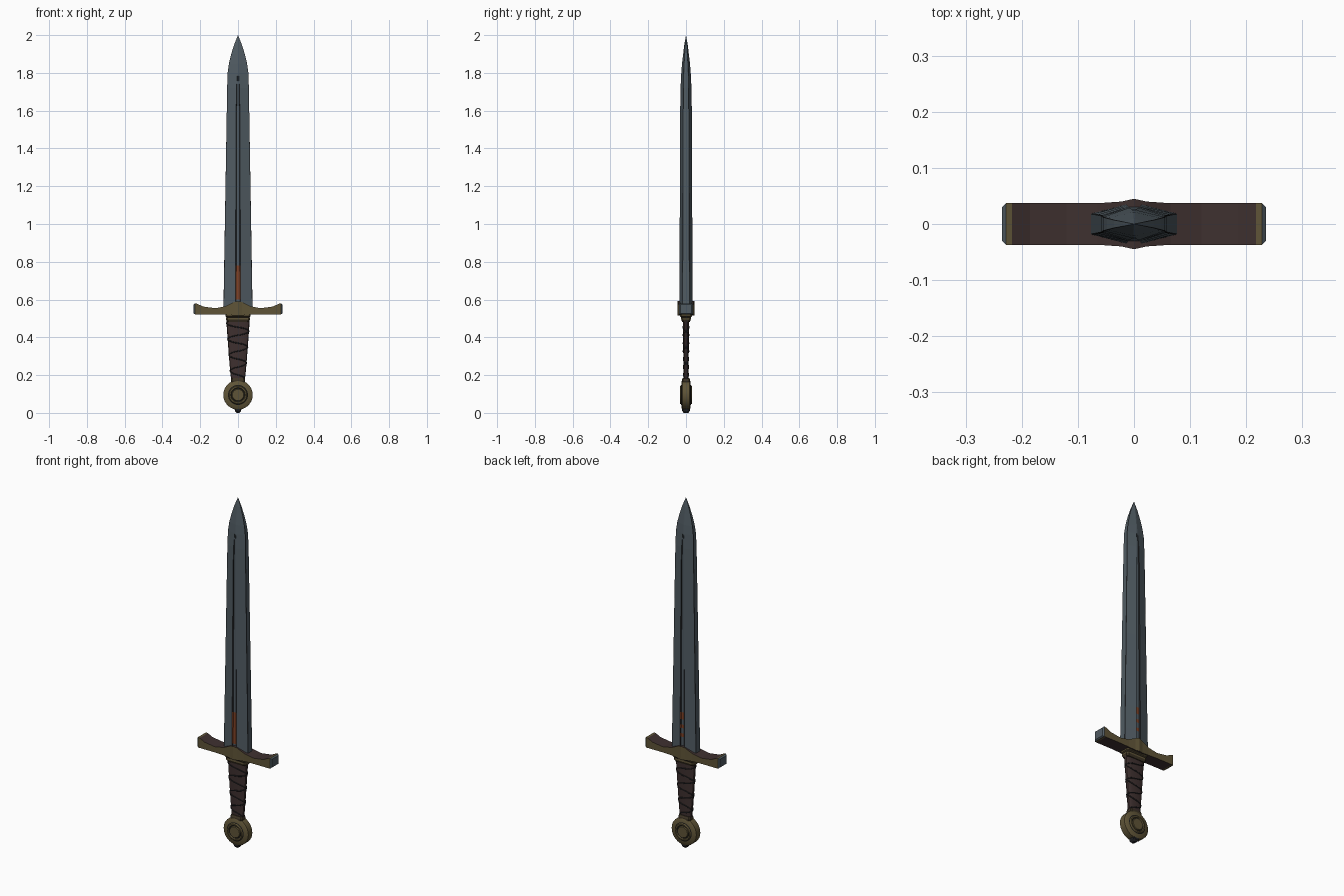
import bpy, bmesh, math

if "Cube" in bpy.data.objects:
    bpy.data.objects.remove(bpy.data.objects["Cube"])


def material(name, r, g, b):
    m = bpy.data.materials.new(name)
    lin = [((c / 255 + 0.055) / 1.055) ** 2.4 for c in (r, g, b)]
    m.diffuse_color = (*lin, 1)
    m.use_nodes = True
    m.node_tree.nodes["Principled BSDF"].inputs["Base Color"].default_value = m.diffuse_color
    return m


steel = material("blue grey steel", 80, 91, 98)
dark = material("dark lines", 34, 35, 37)
brass = material("dull brass", 95, 84, 55)
leather = material("brown leather", 62, 48, 47)
rust = material("rust", 128, 66, 38)
shadow_brass = material("dark brass", 62, 53, 38)


def loft(name, rings, mats, rule=None, smooth=False, closed=False):
    """Skin equal-sized rings; rule(ring, side, centre) picks the material slot."""
    bm = bmesh.new()
    rows = [[bm.verts.new(p) for p in ring] for ring in rings]
    n = len(rows[0])
    for k in range(len(rows) - 1 + closed):
        a, b = rows[k], rows[(k + 1) % len(rows)]
        for i in range(n):
            j = (i + 1) % n
            f = bm.faces.new((a[i], a[j], b[j], b[i]))
            if rule:
                f.material_index = rule(k, i, f.calc_center_median())
    if not closed:
        for k, row in ((-1, rows[0]), (-2, rows[-1])):
            f = bm.faces.new(row)
            if rule:
                f.material_index = rule(k, 0, f.calc_center_median())
    bmesh.ops.remove_doubles(bm, verts=bm.verts, dist=1e-5)
    bmesh.ops.recalc_face_normals(bm, faces=bm.faces)
    me = bpy.data.meshes.new(name)
    bm.to_mesh(me)
    bm.free()
    for m in mats:
        me.materials.append(m)
    ob = bpy.data.objects.new(name, me)
    bpy.context.collection.objects.link(ob)
    if smooth:
        bpy.ops.object.select_all(action='DESELECT')
        ob.select_set(True)
        bpy.context.view_layer.objects.active = ob
        bpy.ops.object.shade_smooth_by_angle(angle=math.radians(35))
    return ob


def box_ring(x, y, z, c=0.0):
    """Rectangle with cut corners at height z."""
    q = [(x, y - c), (x - c, y), (c - x, y), (-x, y - c),
         (-x, c - y), (c - x, -y), (x - c, -y), (x, c - y)]
    return [(a, b, z) for a, b in q]


# Blade: thick flat edges, bevels and a shallow central groove
def blade_ring(z, w, edge, mid, groove, depth):
    half = [(w, edge), (w * 0.955, edge + (mid - edge) * 0.07),
            (groove, mid), (groove * 0.7, mid - depth)]
    half += [(-x, y) for x, y in reversed(half)]
    return [(x, y, z) for x, y in half] + [(-x, -y, z) for x, y in half]


blade_rings = []
rust_z = [0.56, 0.60, 0.64, 0.66, 0.69, 0.71, 0.74, 0.78, 1.2, 1.6]
for z in rust_z:
    t = (z - 0.56) / 1.24
    blade_rings.append(blade_ring(z, 0.077 - 0.021 * t, 0.018 - 0.004 * t,
                                  0.035 - 0.005 * t, 0.014 - 0.005 * t, 0.005))
for z, w, e, m, g, d in [(1.72, .0575, .0135, .029, .008, .004),
                         (1.80, .055, .012, .025, .003, 0),
                         (1.85, .048, .010, .021, .002, 0),
                         (1.90, .036, .007, .015, .002, 0),
                         (1.95, .020, .004, .009, .001, 0),
                         (2.00, 0, 0, 0, 0, 0)]:
    blade_rings.append(blade_ring(z, w, e, m, g, d))


def blade_rule(k, side, c):
    if side in (10, 11, 12) and 1 <= k <= 6:
        return 2                                    # rust streak on the front
    if side in (2, 3) and k in (2, 4, 6):
        return 2                                    # rust spots on the back
    if side % 8 in (0, 6) or (side % 8 in (2, 4) and k < 11):
        return 1                                    # dark edge and groove lines
    return 0


loft("blade", blade_rings, [steel, dark, rust], blade_rule)

# Crossguard: stations from the centre outwards (x, top, bottom, half depth)
stations = [(0, .592, .516, .045), (.022, .586, .516, .040),
            (.065, .565, .520, .037), (.12, .554, .522, .037),
            (.185, .563, .522, .037), (.217, .578, .522, .037),
            (.228, .580, .522, .037), (.235, .574, .527, .030)]
full = [(-x, t, b, y) for x, t, b, y in reversed(stations[1:])] + stations


def guard_rule(k, side, c):
    if k < 0 or abs(c.x) > 0.229:
        return 2                                    # worn metal ends
    if side in (0, 2) and abs(c.x) < 0.217:
        return 1                                    # brown top and underside
    return 0


loft("crossguard", [[(x, -y, t), (x, y, t), (x, y, b), (x, -y, b)]
                    for x, t, b, y in full],
     [brass, leather, steel], guard_rule)

# Collar between guard and grip
loft("guard_collar", [box_ring(.058, .020, .482, .008), box_ring(.064, .026, .495, .008),
                      box_ring(.064, .026, .503, .008), box_ring(.060, .025, .506, .008),
                      box_ring(.066, .031, .512, .008), box_ring(.066, .031, .522, .008)],
     [brass, shadow_brass], lambda k, i, c: 1 if k in (-1, 0, 2, 3) else 0)


# Grip: flattened tapering handle
def grip_size(z):
    t = (z - 0.17) / 0.32
    return 0.036 + 0.026 * t ** 0.85, 0.0135 + 0.002 * t


def grip_point(z, a, lift=0.0):
    x, y = grip_size(z)
    c, s = math.cos(a), math.sin(a)
    return ((x + lift) * math.copysign(abs(c) ** 0.75, c),
            (y + lift) * math.copysign(abs(s) ** 0.75, s), z)


loft("grip", [[grip_point(0.17 + 0.04 * k, math.tau * i / 16) for i in range(16)]
              for k in range(9)], [leather], smooth=True)

# Crossed cords wound round the grip
for name, turn in (("grip_cord_left", 1), ("grip_cord_right", -1)):
    cu = bpy.data.curves.new(name, 'CURVE')
    cu.dimensions = '3D'
    cu.bevel_depth = 0.0032
    cu.bevel_resolution = 1
    cu.use_fill_caps = True
    sp = cu.splines.new('POLY')
    steps = 80
    sp.points.add(steps)
    for i, p in enumerate(sp.points):
        u = i / steps
        p.co = (*grip_point(0.185 + 0.295 * u, turn * (math.tau * 3.5 * u + 0.4)), 1)
    cu.materials.append(dark)
    bpy.context.collection.objects.link(bpy.data.objects.new(name, cu))

# Pommel neck and the peened nub under the pommel
loft("pommel_neck", [box_ring(.030, .019, .150, .006), box_ring(.037, .022, .166, .006),
                     box_ring(.037, .022, .174, .006), box_ring(.034, .017, .184, .006)],
     [shadow_brass])
loft("pommel_nub", [box_ring(.007, .012, 0, .004), box_ring(.016, .020, .010, .005),
                    box_ring(.022, .021, .030, .005)], [dark])

# Pommel: turned disc with a raised boss and grooves, same on both faces
face = [(0, .031), (.030, .031), (.033, .027), (.036, .027), (.039, .033),
        (.046, .033), (.050, .026), (.053, .025), (.072, .023), (.078, .018)]
profile = face + [(r, -y) for r, y in reversed(face)]
segs = 32
rings = [[(r * math.cos(math.tau * s / segs), y, 0.095 + r * math.sin(math.tau * s / segs))
          for r, y in profile] for s in range(segs)]
groove = {2, 6}


def pommel_rule(k, side, c):
    mirrored = 2 * len(face) - 2 - side
    return 1 if side in groove or mirrored in groove else 0


loft("pommel", rings, [brass, dark], pommel_rule, smooth=True, closed=True)
